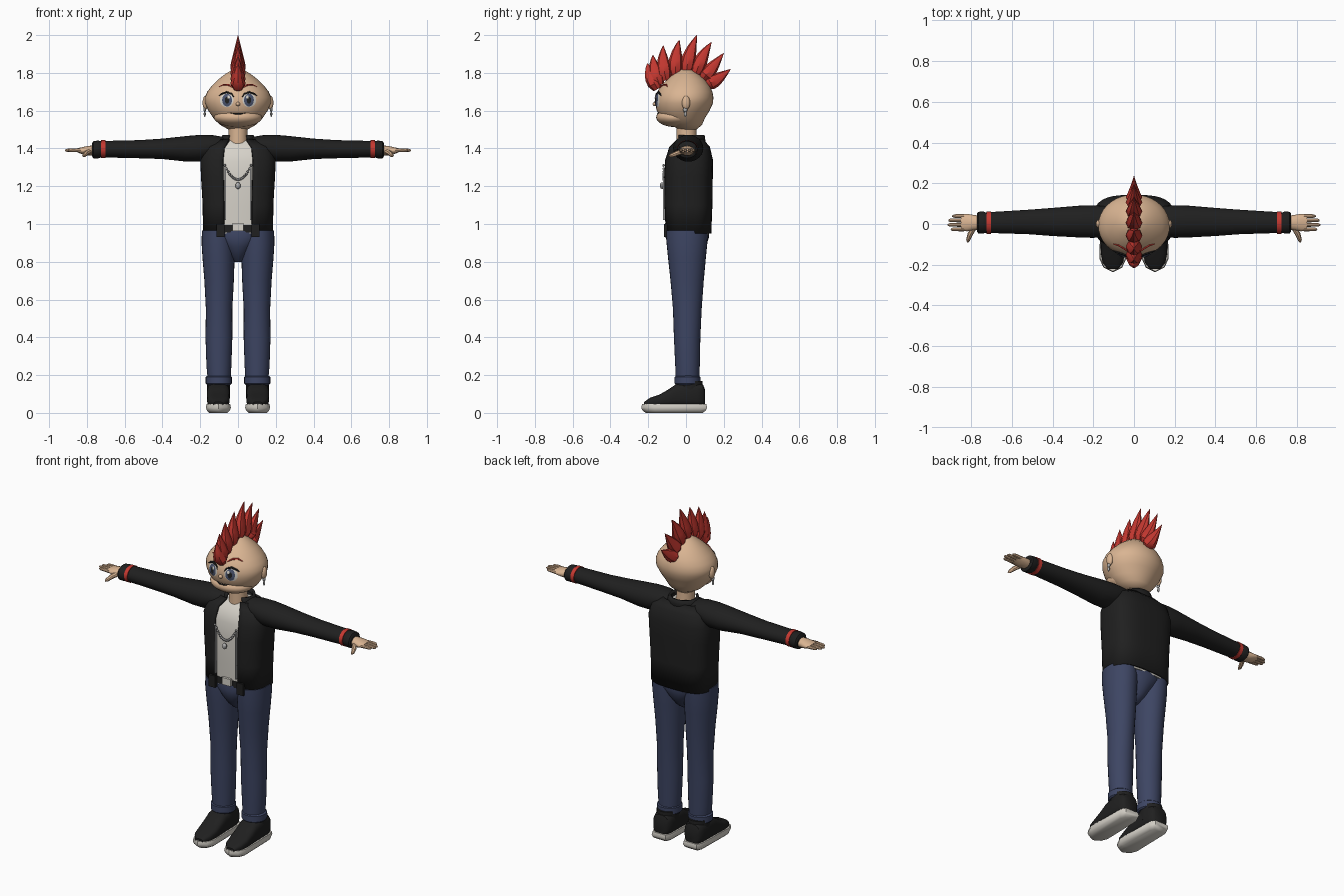
import bpy, bmesh, math
from mathutils import Vector
from mathutils.bvhtree import BVHTree

if "Cube" in bpy.data.objects:
    bpy.data.objects.remove(bpy.data.objects["Cube"])


def material(name, r, g, b):
    m = bpy.data.materials.new(name)
    m.diffuse_color = (r, g, b, 1)
    m.use_nodes = True
    m.node_tree.nodes["Principled BSDF"].inputs["Base Color"].default_value = m.diffuse_color
    return m


SKIN = material("skin", 0.70, 0.46, 0.29)
RED = material("red", 0.56, 0.04, 0.03)
BLACK = material("black_cloth", 0.014, 0.014, 0.014)
WHITE = material("off_white", 0.68, 0.65, 0.59)
DENIM = material("denim_blue", 0.047, 0.06, 0.125)
GREY = material("grey_metal", 0.42, 0.42, 0.42)
IRIS = material("iris_slate", 0.07, 0.09, 0.16)


def finish(name, bm, mat, mirror=False, fix=True, angle=40):
    if fix:
        bmesh.ops.recalc_face_normals(bm, faces=bm.faces)
    me = bpy.data.meshes.new(name)
    bm.to_mesh(me)
    bm.free()
    me.materials.append(mat)
    for p in me.polygons:
        p.use_smooth = True
    me.set_sharp_from_angle(angle=math.radians(angle))
    ob = bpy.data.objects.new(name, me)
    bpy.context.collection.objects.link(ob)
    if mirror:
        ob.modifiers.new("mirror", 'MIRROR').use_mirror_merge = False
    return ob


def skin_rings(name, rings, mat, closed=True, **kw):
    """Join rings of points into a surface; closed rings get end caps."""
    bm = bmesh.new()
    vs = [[bm.verts.new(p) for p in r] for r in rings]
    n = len(rings[0])
    for a, b in zip(vs, vs[1:]):
        for i in range(n if closed else n - 1):
            j = (i + 1) % n
            bm.faces.new((a[i], a[j], b[j], b[i]))
    if closed:
        bm.faces.new(vs[0][::-1])
        bm.faces.new(vs[-1])
    return finish(name, bm, mat, fix=closed, **kw)


def loft(name, rows, mat, axis='z', power=2.0, n=28, gap=0, **kw):
    """rows: (position, centre u, centre v, radius u, radius v); gap opens the front."""
    place = {'z': lambda t, u, v: (u, v, t), 'x': lambda t, u, v: (t, u, v),
             'y': lambda t, u, v: (u, t, v)}[axis]
    g = math.radians(gap)
    step = (math.tau - 2 * g) / (n - 1 if gap else n)
    rings = []
    for t, cu, cv, ru, rv in rows:
        ring = []
        for i in range(n):
            a = -math.pi / 2 + g + i * step
            c, s = math.cos(a), math.sin(a)
            ring.append(place(t, cu + ru * math.copysign(abs(c) ** (2 / power), c),
                              cv + rv * math.copysign(abs(s) ** (2 / power), s)))
        rings.append(ring)
    return skin_rings(name, rings, mat, closed=not gap, **kw)


def tube(name, pts, radii, mat, n=8, **kw):
    """Sweep along a path; radii are (sideways, in-plane) pairs."""
    pts = [Vector(p) for p in pts]
    rings = []
    for i, p in enumerate(pts):
        d = (pts[min(i + 1, len(pts) - 1)] - pts[max(i - 1, 0)]).normalized()
        ref = Vector((1, 0, 0)) if abs(d.x) < 0.7 else Vector((0, 1, 0))
        b = d.cross(ref).normalized()
        a = b.cross(d)
        ra, rb = radii[i]
        rings.append([p + a * ra * math.cos(k * math.tau / n) + b * rb * math.sin(k * math.tau / n)
                      for k in range(n)])
    return skin_rings(name, rings, mat, **kw)


def balls(name, items, mat, seg=14, **kw):
    """Ellipsoids given as (centre, radii)."""
    bm = bmesh.new()
    for c, r in items:
        vs = bmesh.ops.create_uvsphere(bm, u_segments=seg, v_segments=seg // 2 + 2, radius=1)['verts']
        for v in vs:
            v.co = Vector(c) + Vector([v.co[k] * r[k] for k in range(3)])
    return finish(name, bm, mat, **kw)


def box(name, lo, hi, mat, **kw):
    (x0, y0, z0), (x1, y1, z1) = lo, hi
    return skin_rings(name, [[(x0, y0, z), (x1, y0, z), (x1, y1, z), (x0, y1, z)] for z in (z0, z1)], mat, **kw)


# Head and jaw
head = loft("head", [(1.50, 0, .01, .05, .045), (1.525, 0, 0, .095, .085), (1.56, 0, -.015, .13, .115),
                     (1.60, 0, -.015, .157, .14), (1.64, 0, -.01, .175, .153), (1.67, 0, -.008, .176, .153),
                     (1.70, 0, -.006, .163, .146), (1.73, 0, -.004, .14, .13), (1.765, 0, 0, .105, .10),
                     (1.795, 0, 0, .066, .065), (1.815, 0, 0, .033, .033), (1.824, 0, 0, .005, .005)],
            SKIN, n=36)
jaw = balls("jaw", [((0, -.055, 1.565), (.128, .103, .052))], SKIN, seg=28)
loft("neck", [(1.38, 0, .005, .055, .055), (1.46, 0, .003, .05, .053), (1.53, 0, .003, .05, .053)], SKIN)
trees = [BVHTree.FromPolygons([v.co for v in o.data.vertices], [p.vertices for p in o.data.polygons])
         for o in (head, jaw)]


def on_face(x, z, off):
    hits = [t.ray_cast(Vector((x, -1, z)), Vector((0, 1, 0)))[0] for t in trees]
    return (x, min([h.y for h in hits if h] or [-.1]) - off, z)


def patch(name, cx, cz, rx, rz, off, mat, mirror=True):
    """Oval plate lying on the face."""
    skin_rings(name, [[on_face(cx + rx * f * math.cos(k * math.tau / 20),
                               cz + rz * f * math.sin(k * math.tau / 20), off) for k in range(20)]
                      for f in (1, .7, .4, .1)], mat, mirror=mirror)


def stroke(name, path, widths, off, mat, mirror=True):
    """Tapered painted line on the face."""
    tube(name, [on_face(x, z, off) for x, z in path], [(w, w) for w in widths], mat, n=6, mirror=mirror)


# Face details
patch("eye_white", .060, 1.656, .036, .038, .003, WHITE)
patch("iris", .058, 1.656, .026, .034, .006, IRIS)
patch("pupil", .058, 1.656, .012, .018, .008, BLACK)
patch("eye_glint", .050, 1.672, .007, .009, .010, WHITE)
stroke("eyelash", [(.022, 1.672), (.035, 1.69), (.06, 1.698), (.085, 1.69), (.103, 1.678)],
       [.002, .005, .006, .005, .002], .004, BLACK)
stroke("eyebrow", [(.025, 1.722), (.05, 1.736), (.075, 1.738), (.1, 1.727)],
       [.003, .005, .005, .002], .001, RED)
stroke("mouth", [(-.04, 1.588), (-.015, 1.583), (.015, 1.583), (.04, 1.588)],
       [.002, .004, .004, .002], 0, BLACK, mirror=False)
balls("nose", [((0, -.163, 1.635), (.012, .014, .011))], SKIN)
balls("ear", [((.172, 0, 1.642), (.016, .022, .037))], SKIN, mirror=True)
balls("earring", [((.176, -.004, 1.605), (.007, .012, .012)), ((.176, -.004, 1.582), (.006, .007, .015))],
      GREY, seg=10, mirror=True)

# Crest of hair spikes: base and tip in the middle plane
spikes = [((-.15, 1.715), (-.205, 1.85)), ((-.14, 1.735), (-.175, 1.895)), ((-.105, 1.76), (-.12, 1.945)),
          ((-.055, 1.785), (-.035, 1.975)), ((0, 1.795), (.058, 2.0)), ((.05, 1.79), (.135, 1.963)),
          ((.09, 1.768), (.2, 1.905)), ((.11, 1.738), (.236, 1.82))]
for i, (b, t) in enumerate(spikes):
    b, t = Vector((0, *b)), Vector((0, *t))
    mid = (b + t) / 2 + Vector((0, -.016, .004 if i < 6 else -.022))
    fr = (0, .2, .42, .65, .85, 1)
    pts = [b * (1 - f) ** 2 + mid * 2 * f * (1 - f) + t * f * f for f in fr]
    tube(f"hair_spike_{i}", pts, [(.024, .024), (.041, .038), (.030, .037), (.018, .026), (.008, .013), (.001, .001)],
         RED)

# Shirt and open jacket share one torso profile
torso = [(.95, 0, .012, .186, .122), (1.1, 0, .012, .187, .128), (1.25, 0, .012, .196, .130),
         (1.34, 0, .015, .2, .128), (1.41, 0, .018, .18, .108), (1.45, 0, .022, .115, .068)]
loft("shirt", [(z - .008, x, y, rx - .016, ry - .014) for z, x, y, rx, ry in torso], WHITE, power=3)
loft("belt", [(z, 0, .012, .172, .112) for z in (.955, .995)], BLACK, power=3)
jacket = loft("jacket", torso, BLACK, power=3, n=40, gap=14.5)
collar = loft("collar", [(1.41, 0, .022, .11, .085), (1.45, 0, .022, .09, .08), (1.472, 0, .022, .082, .077)],
              BLACK, n=24, gap=38)
for o in (jacket, collar):
    m = o.modifiers.new("thickness", 'SOLIDIFY')
    m.thickness, m.offset = .013, -1
box("belt_buckle", (-.028, -.112, .962), (.028, -.098, 1.004), WHITE)
box("jacket_front_hem", (.072, -.116, .93), (.115, -.09, 1.0), BLACK, mirror=True)
box("zip", (.064, -.122, 1.02), (.072, -.108, 1.3), GREY, mirror=True)

# Necklace
beads = [((x, -.118, 1.235 + .075 * (x / .07) ** 2), (.007,) * 3) for x in [-.07 + .14 * k / 16 for k in range(17)]]
balls("necklace", beads + [((0, -.127, 1.203), (.014, .012, .018))], GREY, seg=8)

# Sleeves with stripe and cuff
loft("sleeve", [(.07, .015, 1.42, .06, .04), (.13, .012, 1.412, .075, .058), (.2, .012, 1.401, .08, .071),
                (.27, .012, 1.398, .078, .068), (.4, .01, 1.398, .069, .054), (.52, .01, 1.396, .06, .048),
                (.65, .008, 1.396, .054, .045), (.735, .007, 1.396, .05, .043)], BLACK, axis='x', mirror=True)
loft("sleeve_stripe", [(x, .007, 1.396, .055, .0475) for x in (.702, .724)], RED, axis='x', mirror=True)
loft("sleeve_cuff", [(.73, .007, 1.395, .05, .044), (.74, .007, 1.395, .054, .047), (.765, .007, 1.393, .053, .045),
                     (.772, .007, 1.393, .045, .036)], BLACK, axis='x', mirror=True)

# Hands
loft("palm", [(.75, .007, 1.39, .032, .026), (.79, .007, 1.388, .038, .026), (.82, .007, 1.388, .043, .02),
              (.85, .007, 1.39, .04, .011)], SKIN, axis='x', n=16, mirror=True)
for i, (y, end) in enumerate([(-.026, .9), (-.004, .915), (.018, .912), (.039, .893)]):
    tube(f"finger_{i}", [(.835, y, 1.389), (.87, y, 1.391), (end - .008, y, 1.39), (end, y, 1.389)],
         [(.01, .01), (.0095, .0095), (.008, .008), (.004, .004)], SKIN, mirror=True)
tube("thumb", [(.785, -.015, 1.385), (.805, -.05, 1.374), (.815, -.078, 1.363), (.817, -.09, 1.36)],
     [(.014, .014), (.013, .013), (.01, .01), (.004, .004)], SKIN, mirror=True)

# Jeans
loft("hips", [(.80, 0, .0, .02, .03), (.83, 0, .003, .05, .065), (.88, 0, .005, .09, .1),
              (.93, 0, .007, .15, .115), (.97, 0, .01, .168, .11)], DENIM)
loft("trouser_leg", [(.17, .1, .008, .06, .062), (.25, .101, .008, .066, .065), (.4, .101, .006, .071, .07),
                     (.55, .1, .007, .07, .076), (.7, .1, .006, .078, .088), (.82, .103, .005, .085, .1),
                     (.9, .105, .005, .088, .108), (.965, .105, .005, .086, .11)], DENIM, mirror=True)
loft("trouser_cuff", [(.148, .102, .008, .062, .06), (.155, .102, .008, .069, .068), (.19, .102, .008, .069, .068),
                      (.197, .102, .008, .06, .06)], DENIM, mirror=True)

# Shoes
loft("shoe_upper", [(-.222, .104, .046, .025, .012), (-.19, .104, .056, .05, .024), (-.14, .104, .064, .059, .033),
                    (-.09, .104, .078, .06, .048), (-.05, .104, .092, .061, .062), (.0, .104, .096, .061, .066),
                    (.06, .104, .096, .06, .066), (.09, .104, .09, .05, .06), (.1, .104, .08, .035, .045)],
     BLACK, axis='y', power=3, mirror=True)
loft("shoe_ankle", [(.08, .103, .02, .06, .07), (.17, .103, .022, .06, .066)], BLACK, mirror=True)
box("shoe_lace", (.075, -.064, .126), (.133, -.045, .138), GREY, mirror=True)
outline = [(-.06, .08), (-.045, .112), (.045, .112), (.06, .08), (.066, -.17), (.046, -.214), (0, -.237),
           (-.046, -.214), (-.066, -.17)]
skin_rings("shoe_sole", [[(.104 + x * s, -.06 + (y + .06) * (s + 1) / 2, z) for x, y in outline][::-1]
                         for z, s in ((0, .72), (.012, .92), (.028, 1), (.046, .95))], WHITE, mirror=True)
